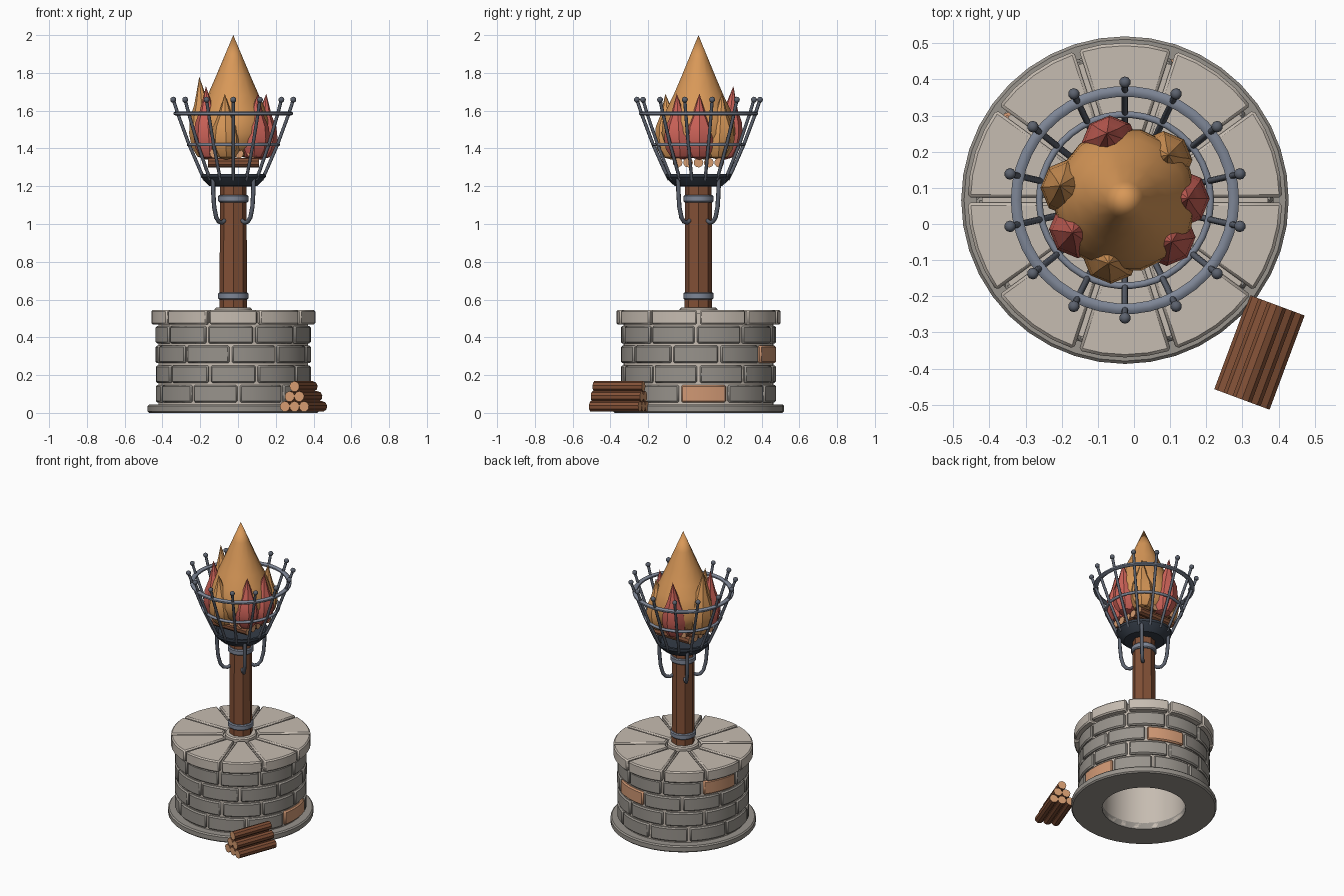
import bpy, bmesh, math
from mathutils import Vector, Matrix

if "Cube" in bpy.data.objects:
    bpy.data.objects.remove(bpy.data.objects["Cube"])

AXIS = (-0.025, 0.066, 0)   # the tower axis; the log pile stands to one side


def srgb(r, g, b):
    f = lambda c: c / 12.92 if c <= 0.04045 else ((c + 0.055) / 1.055) ** 2.4
    return tuple(f(c / 255) for c in (r, g, b)) + (1,)


def material(name, *rgb):
    m = bpy.data.materials.new(name)
    m.diffuse_color = srgb(*rgb)
    m.use_nodes = True
    m.node_tree.nodes["Principled BSDF"].inputs["Base Color"].default_value = m.diffuse_color
    return m


STONE = material("grey stone", 152, 147, 140)
SLAB = material("pale slab", 198, 188, 177)
MORTAR = material("mortar", 186, 177, 167)
CLAY = material("clay brick", 208, 152, 116)
WOOD = material("brown wood", 130, 80, 54)
CUT = material("cut wood", 214, 156, 112)
IRON = material("blue iron", 126, 134, 150)
BAR = material("bar iron", 92, 98, 110)
DARK = material("dark iron", 52, 60, 71)
ORANGE = material("orange flame", 216, 152, 88)
RED = material("red flame", 204, 98, 88)


def finish(name, bm, mats, loc=AXIS, angle=30, bevel=0):
    bmesh.ops.remove_doubles(bm, verts=bm.verts, dist=1e-5)
    bmesh.ops.recalc_face_normals(bm, faces=bm.faces)
    me = bpy.data.meshes.new(name)
    bm.to_mesh(me)
    bm.free()
    for m in mats:
        me.materials.append(m)
    for p in me.polygons:
        p.use_smooth = angle > 0
    if angle:
        me.set_sharp_from_angle(angle=math.radians(angle))
    ob = bpy.data.objects.new(name, me)
    bpy.context.collection.objects.link(ob)
    ob.location = loc
    if bevel:
        b = ob.modifiers.new("bevel", "BEVEL")
        b.width, b.segments = bevel, 1
        b.limit_method, b.angle_limit = 'ANGLE', math.radians(40)
    return ob


def polar(r, a, z):
    return Vector((r * math.cos(a), r * math.sin(a), z))


def revolve(name, profile, seg, mat, closed=False, **kw):
    bm = bmesh.new()
    rings = [[bm.verts.new(polar(r, 2 * math.pi * i / seg, z)) for i in range(seg)] if r > 0
             else [bm.verts.new((0, 0, z))] * seg for r, z in profile]
    pairs = list(zip(rings, rings[1:])) + ([(rings[-1], rings[0])] if closed else [])
    for a, b in pairs:
        for i in range(seg):
            j = (i + 1) % seg
            vs = list(dict.fromkeys((a[i], a[j], b[j], b[i])))
            if len(vs) > 2:
                bm.faces.new(vs)
    return finish(name, bm, [mat], **kw)


def arc_blocks(name, r0, r1, z0, z1, phase, gap, mats, accent=None):
    """Ten wedge stones in a ring; phase is the angle of one joint in degrees."""
    bm = bmesh.new()
    for k in range(10):
        c = phase + 36 * k + 18
        strips = []
        for i in range(5):
            t = i / 4 - 0.5
            strip = []
            for r, z in ((r0, z0), (r1, z0), (r1, z1), (r0, z1)):
                half = math.radians(36) - gap / r
                strip.append(bm.verts.new(polar(r, math.radians(c) + t * half, z)))
            strips.append(strip)
        faces = [bm.faces.new(strips[0]), bm.faces.new(strips[-1])]
        for a, b in zip(strips, strips[1:]):
            for i in range(4):
                j = (i + 1) % 4
                faces.append(bm.faces.new((a[i], a[j], b[j], b[i])))
        if accent is not None and abs((c - accent + 180) % 360 - 180) < 10:
            for f in faces:
                f.material_index = 1
    finish(name, bm, mats, bevel=0.008)


def tube(bm, pts, angle, r, n=8):
    """Sweep a round bar along (radius, height) points in one radial plane."""
    side = polar(1, angle + math.pi / 2, 0)
    p = [polar(a, angle, z) for a, z in pts]
    rings = []
    for i, q in enumerate(p):
        t = (p[min(i + 1, len(p) - 1)] - p[max(i - 1, 0)]).normalized()
        up = t.cross(side)
        rings.append([bm.verts.new(q + r * (math.cos(u) * side + math.sin(u) * up))
                      for u in (2 * math.pi * k / n for k in range(n))])
    for a, b in zip(rings, rings[1:]):
        for k in range(n):
            bm.faces.new((a[k], a[(k + 1) % n], b[(k + 1) % n], b[k]))
    bm.faces.new(rings[0])
    bm.faces.new(rings[-1])


def logs(name, items, loc, turn=0):
    """items: (centre, along_x, radius, length); the log ends get the cut wood."""
    bm = bmesh.new()
    for c, along_x, r, length in items:
        rot = Matrix.Rotation(math.pi / 2, 4, 'Y' if along_x else 'X')
        bmesh.ops.create_cone(bm, cap_ends=True, segments=9, radius1=r, radius2=r,
                              depth=length, matrix=Matrix.Translation(c) @ rot)
    for f in bm.faces:
        f.material_index = int(len(f.verts) > 4)
    finish(name, bm, [WOOD, CUT], loc=loc, angle=30).rotation_euler.z = turn


def flame(name, profile, seg, r, z0, z1, base, tip, mat):
    ob = revolve(name, [(a * r, z0 + h * (z1 - z0)) for a, h in profile], seg, mat, angle=35)
    for v in ob.data.vertices:       # lean from base position to tip position
        t = (v.co.z - z0) / (z1 - z0)
        v.co.x += base[0] + t * (tip[0] - base[0])
        v.co.y += base[1] + t * (tip[1] - base[1])


# Stone base: plinth ring, hollow core, four brick courses, slab cap
revolve("plinth_ring", [(0.26, 0), (0.445, 0), (0.453, 0.008), (0.453, 0.037), (0.445, 0.045),
                        (0.26, 0.045)], 40, STONE, closed=True)
revolve("mortar_core", [(0, 0.47), (0.26, 0.47), (0.26, 0.01), (0.396, 0.01), (0.396, 0.528),
                        (0, 0.528)], 40, MORTAR)
for i, (phase, accent) in enumerate(((-86, 4), (-108, None), (-92, 70), (-110, 160))):
    z = 0.055 + 0.104 * i
    arc_blocks(f"brick_course_{i + 1}", 0.3, 0.411, z, z + 0.093, phase, 0.014,
               [STONE, CLAY], accent)
arc_blocks("cap_slabs", 0.11, 0.435, 0.468, 0.545, 0, 0.014, [SLAB])
revolve("post_collar", [(0.1, 0.5), (0.1, 0.549), (0.092, 0.557), (0, 0.557)], 24, SLAB)

# Wooden post with iron bands
revolve("post", [(0, 0.54), (0.073, 0.54), (0.07, 1.21), (0, 1.21)], 8, WOOD, angle=0)
for name, z in (("lower_band", 0.6), ("upper_band", 1.115)):
    revolve(name, [(0.06, z), (0.074, z), (0.08, z + 0.006), (0.08, z + 0.032),
                   (0.074, z + 0.038), (0.06, z + 0.038)], 16, IRON, closed=True)

# Fire bowl and its four curved brackets
revolve("fire_bowl", [(0, 1.198), (0.125, 1.2), (0.155, 1.228), (0.172, 1.25), (0.172, 1.266),
                      (0.155, 1.266), (0.14, 1.25), (0, 1.245)], 28, DARK)
bm = bmesh.new()
for k in range(4):
    tube(bm, [(0.152, 1.24), (0.15, 1.17), (0.143, 1.09), (0.128, 1.035), (0.108, 1.012),
              (0.085, 1.008), (0.062, 1.02)], math.radians(45 + 90 * k), 0.0115)
finish("brackets", bm, [BAR], angle=50)

# Basket: fourteen bars with knobs, two hoops
bm = bmesh.new()
knobs = bmesh.new()
for k in range(14):
    a = math.pi / 2 + 2 * math.pi * k / 14
    tube(bm, [(0.155, 1.235), (0.178, 1.28), (0.24, 1.42), (0.3, 1.58), (0.325, 1.655)], a, 0.009)
    bmesh.ops.create_icosphere(knobs, subdivisions=2, radius=0.016,
                               matrix=Matrix.Translation(polar(0.326, a, 1.658)))
finish("basket_bars", bm, [BAR], angle=50)
finish("bar_knobs", knobs, [BAR], angle=40)
for name, R, z, w, h in (("upper_hoop", 0.301, 1.585, 0.016, 0.012),
                         ("lower_hoop", 0.237, 1.42, 0.010, 0.009)):
    revolve(name, [(R + w * math.cos(u), z + h * math.sin(u))
                   for u in (math.pi * (k + 0.5) / 4 for k in range(8))], 42, IRON,
            closed=True, angle=50)

# Firewood: two crossed layers in the basket, a stacked pile on the ground
layer = [(Vector((0, d, 1.325)), True, 0.026, 0.27) for d in (-0.11, -0.055, 0, 0.055, 0.11)]
layer += [(Vector((d, 0, 1.373)), False, 0.025, 0.29) for d in (-0.1, -0.03, 0.03, 0.1)]
logs("basket_logs", layer, AXIS)
pile = [(Vector(((i - row / 2) * 0.054, 0, 0.034 + 0.053 * j)), False, 0.028, 0.278)
        for j, row in enumerate((2, 1, 0)) for i in range(row + 1)]
logs("log_pile", pile, (0.347, -0.355, 0), math.radians(-20.4))

# Fire: one tall flame ringed by seven leaning tongues
MAIN = [(0, 0), (0.6, 0.02), (0.88, 0.09), (1, 0.2), (0.97, 0.3), (0.86, 0.4), (0.68, 0.51),
        (0.48, 0.65), (0.26, 0.81), (0, 1)]
TONGUE = [(0, 0), (0.6, 0.04), (0.92, 0.16), (1, 0.32), (0.85, 0.5), (0.5, 0.66),
          (0.26, 0.82), (0, 1)]
flame("main_flame", MAIN, 14, 0.2, 1.35, 2.0, (0, 0), (0, 0), ORANGE)
tips = [(-0.18, 0.04, 1.78, ORANGE), (-0.05, 0.185, 1.73, RED), (-0.145, -0.09, 1.73, RED),
        (0.175, 0.005, 1.69, RED), (0.13, -0.115, 1.69, RED), (0.12, 0.125, 1.69, ORANGE),
        (-0.045, -0.175, 1.69, ORANGE)]
for i, (x, y, z, mat) in enumerate(tips):
    s = 0.145 / math.hypot(x, y)
    flame(f"flame_tongue_{i + 1}", TONGUE, 8, 0.08, 1.34, z, (x * s, y * s), (x, y), mat)

# Keep to ten colours: the mortar shares the pale slab colour
for me in bpy.data.meshes:
    for i, m in enumerate(me.materials):
        if m == MORTAR:
            me.materials[i] = SLAB
bpy.data.materials.remove(MORTAR)
